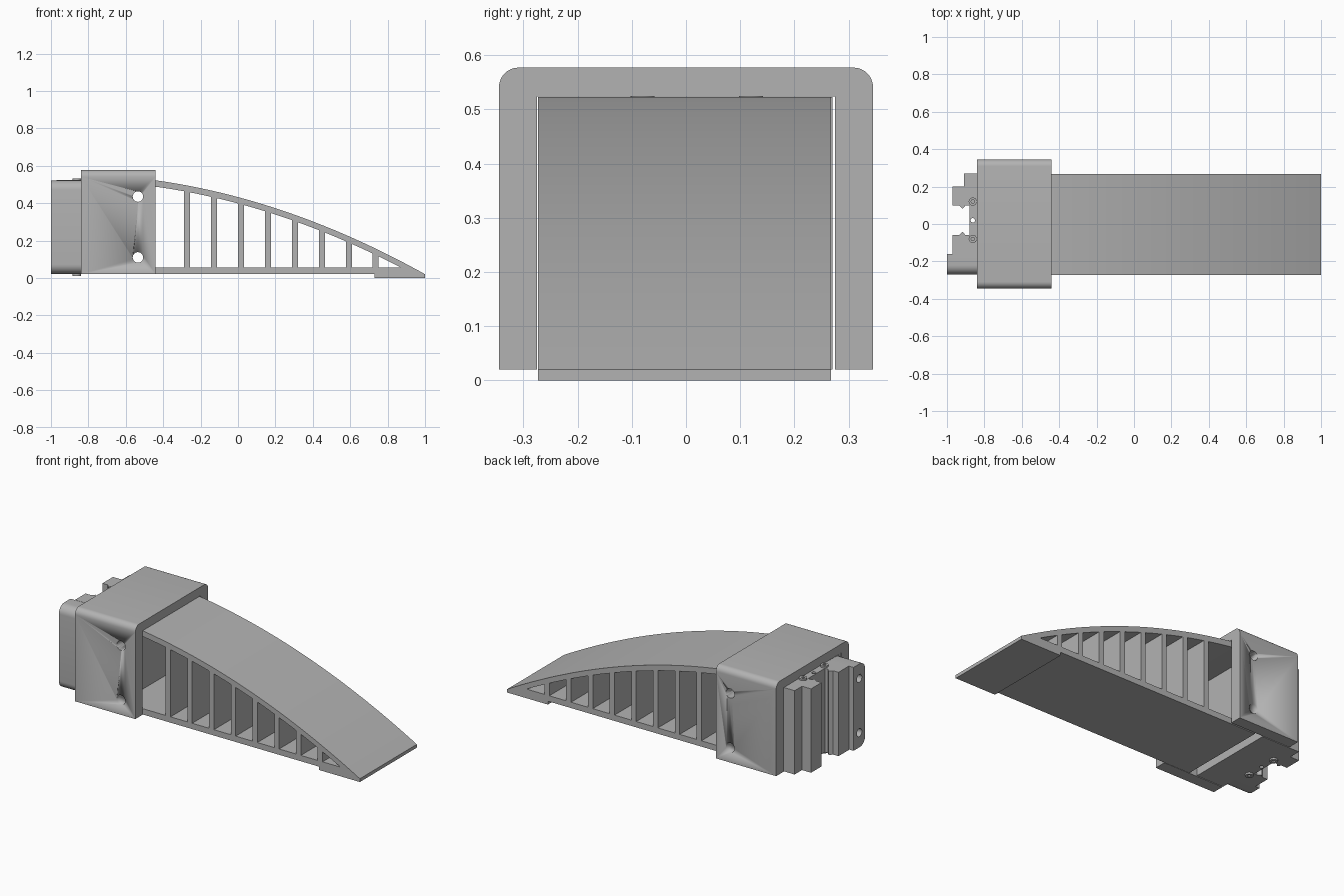
import bpy, bmesh, math
from mathutils import Matrix, Vector

cube = bpy.data.objects.get("Cube")
if cube:
    bpy.data.objects.remove(cube, do_unlink=True)

grey = bpy.data.materials.new("plain_grey")
grey.use_nodes = True
COLOUR = (0.45, 0.45, 0.45, 1)
grey.diffuse_color = COLOUR
grey.node_tree.nodes["Principled BSDF"].inputs["Base Color"].default_value = COLOUR


def circle(cx, cy, r, n=24):
    return [(cx + r * math.cos(2 * math.pi * i / n), cy + r * math.sin(2 * math.pi * i / n))
            for i in range(n)]


def corner(cx, cy, r, start, n=8):
    """Quarter arc, anticlockwise from the start angle in degrees."""
    angles = [math.radians(start + 90 * i / n) for i in range(n + 1)]
    return [(cx + r * math.cos(a), cy + r * math.sin(a)) for a in angles]


def extrude(name, loops, axis, low, high):
    """Fill the outline (further loops are holes) and extrude it along an axis."""
    curve = bpy.data.curves.new(name, "CURVE")
    curve.dimensions = "2D"
    curve.fill_mode = "BOTH"
    curve.extrude = (high - low) / 2
    for loop in loops:
        spline = curve.splines.new("POLY")
        spline.points.add(len(loop) - 1)
        for point, (a, b) in zip(spline.points, loop):
            point.co = (a, b, 0, 1)
        spline.use_cyclic_u = True
    obj = bpy.data.objects.new(name, curve)
    bpy.context.collection.objects.link(obj)
    bpy.ops.object.select_all(action="DESELECT")
    obj.select_set(True)
    bpy.context.view_layer.objects.active = obj
    bpy.ops.object.convert(target="MESH")
    obj = bpy.context.view_layer.objects.active
    # Local plane is xz for axis y, yz for axis x, xy for axis z
    columns = {"x": ((0, 1, 0), (0, 0, 1), (1, 0, 0)),
               "y": ((1, 0, 0), (0, 0, 1), (0, 1, 0)),
               "z": ((1, 0, 0), (0, 1, 0), (0, 0, 1))}[axis]
    turn = Matrix(columns).transposed().to_4x4()
    shift = Matrix.Translation(Vector(columns[2]) * (low + high) / 2)
    bm = bmesh.new()
    bm.from_mesh(obj.data)
    bmesh.ops.transform(bm, matrix=shift @ turn, verts=bm.verts)
    bmesh.ops.remove_doubles(bm, verts=bm.verts, dist=0.0001)
    bmesh.ops.recalc_face_normals(bm, faces=bm.faces)
    bm.to_mesh(obj.data)
    bm.free()
    obj.data.materials.clear()
    obj.data.materials.append(grey)
    bpy.ops.object.shade_smooth_by_angle(angle=math.radians(30))
    return obj


# Ramp: curved skin, floor and evenly spaced struts
def skin(x):
    u = (x + 0.44) / 1.44
    return min(0.523, 0.522 - 0.502 * u + 0.3 * u * (1 - u))


def span(x0, x1, n):
    return [x0 + (x1 - x0) * i / n for i in range(n + 1)]


FLOOR, SKIN = 0.055, 0.034
outline = [(-0.61, 0.02), (0.73, 0.02), (0.73, 0), (1, 0)]
outline += [(x, skin(x)) for x in reversed(span(-0.61, 1, 48))]
strut_centres = [-0.273 + 0.1442 * i for i in range(8)]
starts = [-0.585] + [c + 0.016 for c in strut_centres]
ends = [c - 0.016 for c in strut_centres] + [0.865]
cells = []
for x0, x1 in zip(starts, ends):
    roof = [(x, max(FLOOR + 0.002, skin(x) - SKIN)) for x in reversed(span(x0, x1, 6))]
    cells.append([(x0, FLOOR), (x1, FLOOR)] + roof)
extrude("ramp", [outline] + cells, "y", -0.273, 0.267)

# Sleeve: rounded channel, open underneath
R = 0.036
sleeve_outline = [(-0.275, 0.02), (-0.275, 0.524), (0.275, 0.524), (0.275, 0.02), (0.345, 0.02)]
sleeve_outline += corner(0.345 - R, 0.577 - R, R, 0) + corner(R - 0.345, 0.577 - R, R, 90)
sleeve_outline += [(-0.345, 0.02)]
sleeve = extrude("sleeve", [sleeve_outline], "x", -0.84, -0.44)

# Cross holes through both sleeve walls
for z in (0.11, 0.435):
    cutter = extrude("hole_cutter", [circle(-0.535, z, 0.028)], "y", -0.5, 0.5)
    cutter.hide_render = True
    cut = sleeve.modifiers.new("hole", "BOOLEAN")
    cut.operation = "DIFFERENCE"
    cut.solver = "EXACT"
    cut.object = cutter
    bpy.context.view_layer.objects.active = sleeve
    bpy.ops.object.modifier_apply(modifier=cut.name)
    bpy.data.objects.remove(cutter, do_unlink=True)

# Connector: web with two facing hooks, mirrored about MID
MID = 0.02
hook = [(-0.97, 0.18), (-0.97, 0.08), (-0.935, 0.08), (-0.917, 0.062), (-0.9, 0.08), (-0.88, 0.08)]
connector_outline = [(-0.66, -0.27), (-0.66, 0.27), (-0.91, 0.27), (-0.91, MID + 0.18)]
connector_outline += [(x, MID + y) for x, y in hook]
connector_outline += [(x, MID - y) for x, y in reversed(hook)]
connector_outline += [(-0.84, -0.16), (-0.84, -0.27)]
extrude("connector", [connector_outline, circle(-0.862, MID, 0.012, 16)], "z", 0.02, 0.523)

# Side flange with rounded outer corners and two holes
F = 0.05
flange_outline = [(-0.16, 0.022), (-0.16, 0.522)]
flange_outline += corner(F - 0.27, 0.522 - F, F, 90) + corner(F - 0.27, 0.022 + F, F, 180)
flange_holes = [circle(-0.215, z, 0.024) for z in (0.11, 0.435)]
extrude("flange", [flange_outline] + flange_holes, "x", -1, -0.84)

# Screws: round heads with a socket at both ends of the web
for i, y in enumerate((MID + 0.1, MID - 0.1)):
    for end, z0, z1 in (("top", 0.523, 0.533), ("bottom", 0.01, 0.02)):
        extrude(f"screw_{end}_{i + 1}", [circle(-0.862, y, 0.022), circle(-0.862, y, 0.01, 6)],
                "z", z0, z1)
